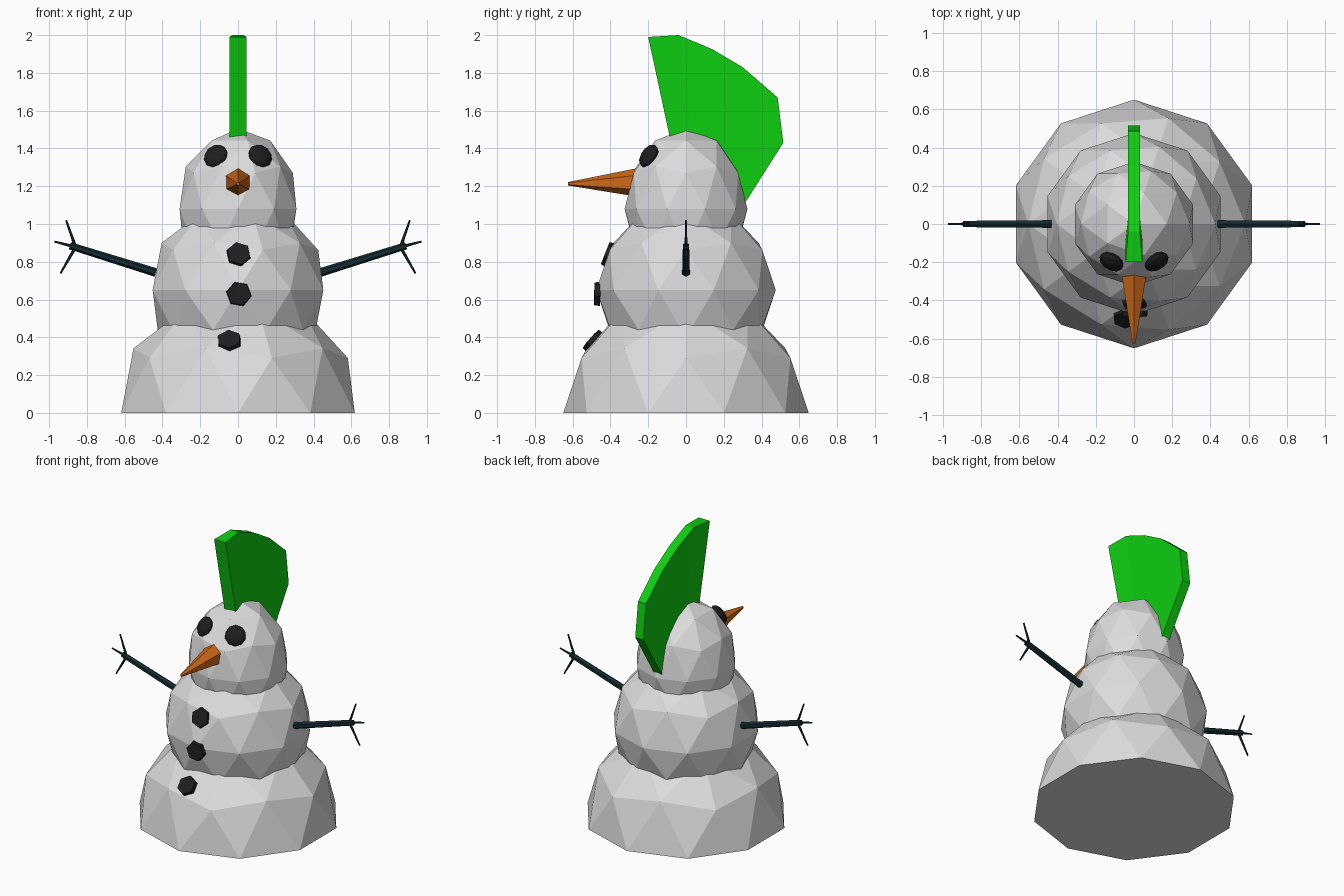
import bpy, bmesh, math
from mathutils import Vector, Matrix

if "Cube" in bpy.data.objects:
    bpy.data.objects.remove(bpy.data.objects["Cube"])


def material(name, rgb):
    m = bpy.data.materials.new(name)
    m.diffuse_color = (*rgb, 1)
    m.use_nodes = True
    m.node_tree.nodes["Principled BSDF"].inputs["Base Color"].default_value = m.diffuse_color
    return m


SNOW = material("snow white", (0.72, 0.72, 0.72))
GREEN = material("bright green", (0.004, 0.62, 0.005))
ORANGE = material("carrot orange", (0.62, 0.14, 0.008))
COAL = material("coal black", (0.013, 0.013, 0.013))
TWIG = material("dark teal wood", (0.007, 0.024, 0.031))


def finish(bm, name, mat):
    bmesh.ops.recalc_face_normals(bm, faces=bm.faces[:])
    me = bpy.data.meshes.new(name)
    bm.to_mesh(me)
    bm.free()
    me.materials.append(mat)
    ob = bpy.data.objects.new(name, me)
    bpy.context.collection.objects.link(ob)
    return ob


def facing(normal):
    """Rotation turning local z towards the given direction."""
    return Vector(normal).to_track_quat('Z', 'Y').to_matrix().to_4x4()


def ball(name, mat, centre, size, normal=(0, 0, 1), cut=False):
    bm = bmesh.new()
    bmesh.ops.create_icosphere(bm, subdivisions=2, radius=1)
    if cut:  # keep the upper half and close it with a flat base
        low = [v for v in bm.verts if v.co.z < -0.01]
        bmesh.ops.delete(bm, geom=low, context='VERTS')
        bmesh.ops.holes_fill(bm, edges=[e for e in bm.edges if e.is_boundary], sides=0)
    rot = Matrix() if normal == (0, 0, 1) else facing(normal)
    bm.transform(Matrix.Translation(centre) @ rot @ Matrix.Diagonal((*size, 1)))
    return finish(bm, name, mat)


def stick(bm, a, b, r1, r2, spin=0.0):
    """Six-sided tapered rod from a to b."""
    a, b = Vector(a), Vector(b)
    mat = Matrix.Translation((a + b) / 2) @ facing(b - a) @ Matrix.Rotation(spin, 4, 'Z')
    bmesh.ops.create_cone(bm, cap_ends=True, segments=6, radius1=r1, radius2=r2,
                          depth=(b - a).length, matrix=mat)


# Snowballs
ball("base_snowball", SNOW, (0, 0, 0), (0.65, 0.65, 0.65), cut=True)
ball("middle_snowball", SNOW, (0, 0, 0.65), (0.475, 0.475, 0.475))
ball("head_snowball", SNOW, (0, 0, 1.08), (0.325, 0.325, 0.425))

# Eyes: flattened lumps lying on the head
for side, label in ((-1, "left"), (1, "right")):
    ball("eye_" + label, COAL, (side * 0.118, -0.197, 1.36),
         (0.068, 0.068, 0.034), (side * 0.42, -0.75, 0.5))

# Carrot nose
bm = bmesh.new()
stick(bm, (0, -0.26, 1.22), (0, -0.625, 1.213), 0.075, 0.009)
# put a corner at the top of the hexagon
top = max(v.co.z for v in bm.verts)
if top < 1.29:
    bm.free()
    bm = bmesh.new()
    stick(bm, (0, -0.26, 1.22), (0, -0.625, 1.213), 0.075, 0.009, math.pi / 6)
finish(bm, "carrot_nose", ORANGE)

# Coal buttons
buttons = [((0.003, -0.414, 0.84), (0, -0.93, 0.37), 0.2),
           ((0.005, -0.47, 0.63), (0.02, -1, 0.02), 0.35),
           ((-0.047, -0.493, 0.382), (-0.08, -0.75, 0.66), 0.1)]
for i, (c, n, spin) in enumerate(buttons):
    bm = bmesh.new()
    n = Vector(n).normalized()
    stick(bm, Vector(c) - n * 0.015, Vector(c) + n * 0.015, 0.068, 0.064, spin)
    finish(bm, f"button_{i + 1}", COAL)

# Arms with three twigs each
for s, label in ((-1, "left"), (1, "right")):
    bm = bmesh.new()
    stick(bm, (s * 0.435, 0, 0.743), (s * 0.89, 0, 0.885), 0.023, 0.019)
    for x, z in ((0.91, 1.02), (0.972, 0.907), (0.94, 0.738)):
        stick(bm, (s * 0.86, 0, 0.878), (s * x, 0, z), 0.009, 0.005)
    finish(bm, "arm_" + label, TWIG)

# Mohawk crest: side profile (y, z), slightly thicker at the front edge
crest = [(-0.20, 1.99), (-0.085, 1.455), (0.05, 1.40), (0.17, 1.27), (0.305, 1.10),
         (0.515, 1.43), (0.485, 1.67), (0.30, 1.83), (0.14, 1.925), (-0.04, 2.0)]
bm = bmesh.new()
rows = []
for s in (-1, 1):
    rows.append([bm.verts.new((s * (0.044 if i < 2 else 0.031), y, z))
                 for i, (y, z) in enumerate(crest)])
n = len(crest)
for i in range(n):
    j = (i + 1) % n
    bm.faces.new((rows[0][i], rows[0][j], rows[1][j], rows[1][i]))
for r in rows:  # strips joining the inner edge to the outer edge
    for a, b, c, d in ((0, 1, 2, 9), (9, 2, 3, 8), (8, 3, 7, None), (7, 3, 6, None),
                       (6, 3, 4, 5)):
        bm.faces.new([r[k] for k in (a, b, c, d) if k is not None])
finish(bm, "mohawk_crest", GREEN)
